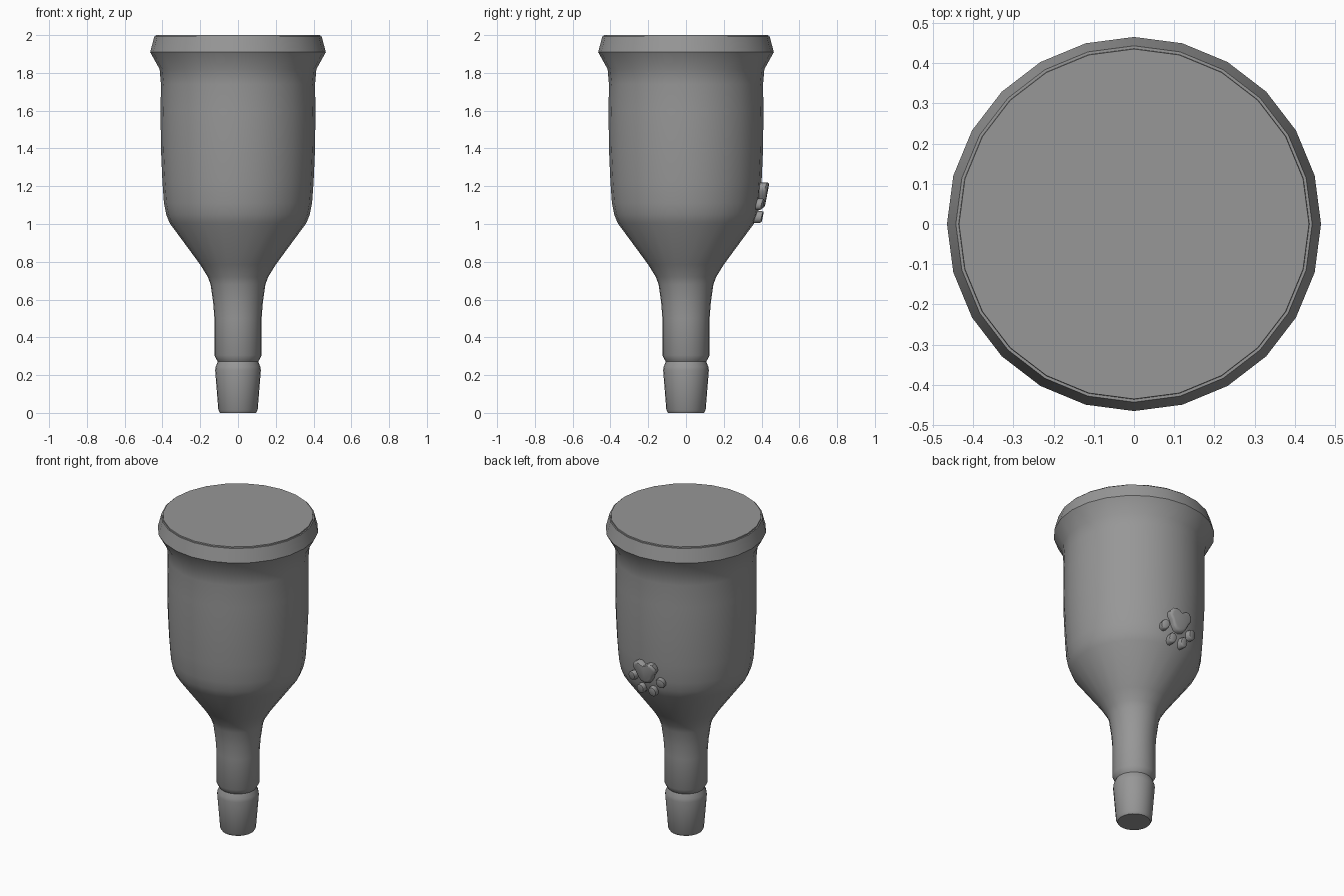
import bpy, bmesh
from math import sin, cos, pi, radians

if "Cube" in bpy.data.objects:
    bpy.data.objects.remove(bpy.data.objects["Cube"])

SIDES = 24

# Dark grey for all parts
grey = bpy.data.materials.new("dark_grey")
grey.diffuse_color = (0.31, 0.31, 0.31, 1)
grey.use_nodes = True
grey.node_tree.nodes["Principled BSDF"].inputs["Base Color"].default_value = grey.diffuse_color


def finish(name, bm, angle=35):
    bmesh.ops.recalc_face_normals(bm, faces=bm.faces)
    me = bpy.data.meshes.new(name)
    bm.to_mesh(me)
    bm.free()
    me.materials.append(grey)
    ob = bpy.data.objects.new(name, me)
    bpy.context.collection.objects.link(ob)
    bpy.ops.object.select_all(action='DESELECT')
    ob.select_set(True)
    bpy.context.view_layer.objects.active = ob
    bpy.ops.object.shade_smooth_by_angle(angle=radians(angle))
    return ob


def loft(bm, rings):
    """Bridge closed rings of points and cap both ends."""
    vs = [[bm.verts.new(p) for p in r] for r in rings]
    n = len(vs[0])
    for a, b in zip(vs, vs[1:]):
        for i in range(n):
            j = (i + 1) % n
            bm.faces.new((a[i], a[j], b[j], b[i]))
    bm.faces.new(vs[0])
    bm.faces.new(vs[-1])


# Bottle body with lid step: turned profile (radius, height)
profile = [(0.095, 0), (0.104, 0.015), (0.121, 0.225), (0.118, 0.245),
           (0.107, 0.272), (0.112, 0.28), (0.125, 0.305), (0.125, 0.50),
           (0.131, 0.58), (0.145, 0.68), (0.16, 0.72), (0.20, 0.785),
           (0.362, 1.005), (0.38, 1.05), (0.392, 1.11), (0.40, 1.22),
           (0.408, 1.40), (0.41, 1.60), (0.408, 1.74), (0.415, 1.82),
           (0.465, 1.91), (0.443, 1.993), (0.436, 1.993), (0.435, 2.0)]
bm = bmesh.new()
loft(bm, [[(r * cos(2 * pi * i / SIDES), r * sin(2 * pi * i / SIDES), z)
           for i in range(SIDES)] for r, z in profile])
finish("bottle_body", bm)


# Raised paw emblem wrapped on the back: outlines are (sideways, height)
def raised_shape(name, outline):
    cu = sum(p[0] for p in outline) / len(outline)
    cz = sum(p[1] for p in outline) / len(outline)
    rings = []
    for scale, depth in ((1, -0.05), (1, -0.010), (0.9, -0.002), (0.75, 0)):
        ring = []
        for u, z in outline:
            u, z = cu + (u - cu) * scale, cz + (z - cz) * scale
            r = 0.404 + 0.19 * (z - 1.02) + depth
            a = u / 0.40
            ring.append((r * sin(a), r * cos(a), z))
        rings.append(ring)
    bm = bmesh.new()
    loft(bm, rings)
    finish(name, bm, 40)


half = [(0.03, 1.221), (0.055, 1.218), (0.073, 1.198), (0.075, 1.175),
        (0.058, 1.148), (0.045, 1.115), (0.028, 1.092)]
pad = [(0, 1.203)] + half + [(0, 1.084)] + [(-u, z) for u, z in reversed(half)]
raised_shape("paw_pad", pad)

for side, label in ((-1, "left"), (1, "right")):
    for u, z, lean, kind in ((0.097, 1.105, 0.5, "outer"), (0.042, 1.037, 0.2, "inner")):
        pts = []
        for i in range(12):
            t = 2 * pi * i / 12
            x, y = 0.026 * cos(t), 0.032 * sin(t)
            pts.append((side * (u + x * cos(lean) - y * sin(lean)),
                        z + x * sin(lean) + y * cos(lean)))
        raised_shape(f"paw_toe_{kind}_{label}", pts)
